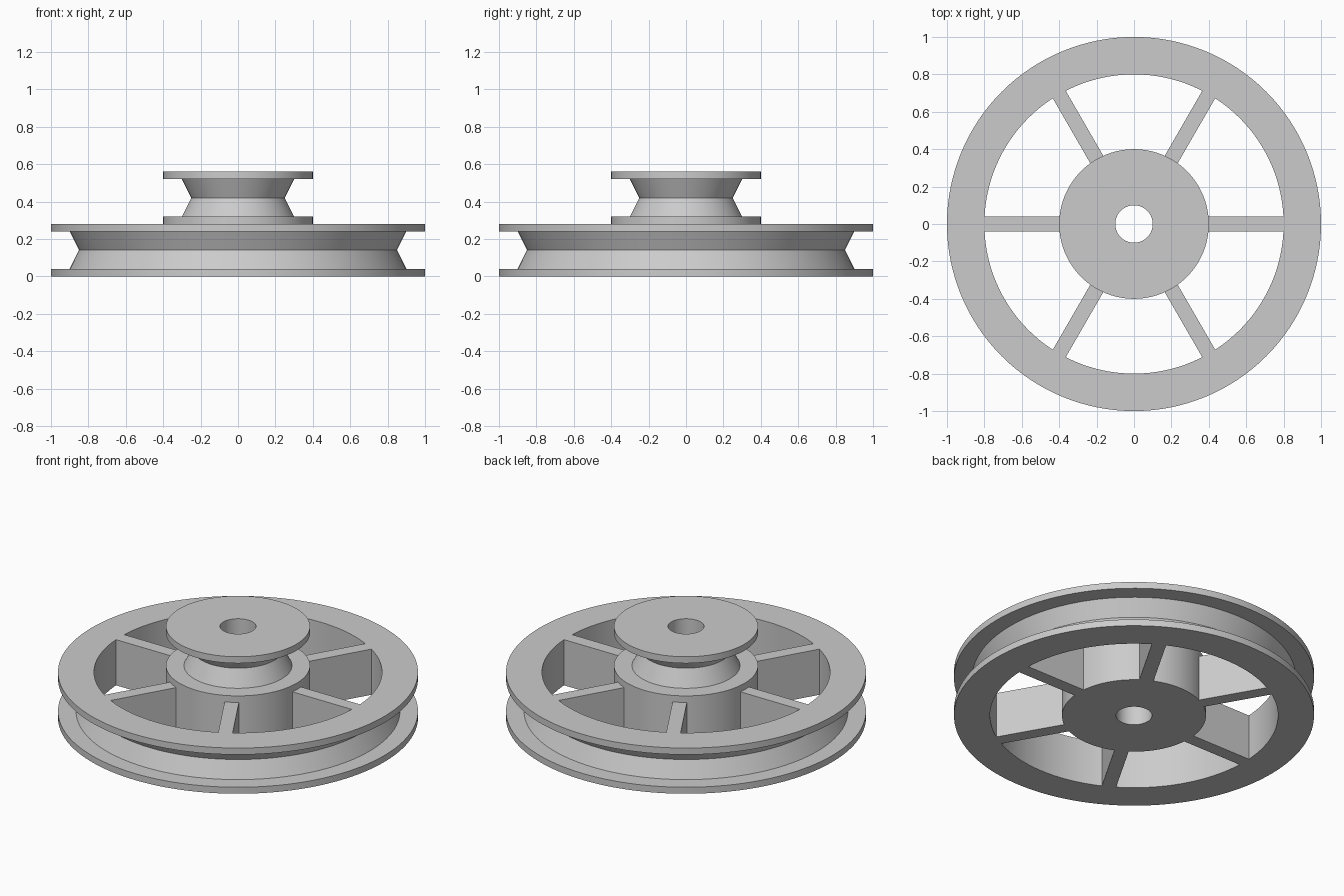
import bpy, bmesh, math
from mathutils import Matrix

cube = bpy.data.objects.get("Cube")
if cube:
    bpy.data.objects.remove(cube, do_unlink=True)

SEGMENTS = 128
FLANGE, WIDTH = 0.04, 0.28      # flange thickness, height of one pulley
RIM_IN, HUB_R, BORE = 0.8, 0.4, 0.1

grey = bpy.data.materials.new("plain grey")
grey.use_nodes = True
colour = (0.6, 0.6, 0.6, 1)
grey.diffuse_color = colour
grey.node_tree.nodes["Principled BSDF"].inputs["Base Color"].default_value = colour


def add_object(name, bm):
    bmesh.ops.recalc_face_normals(bm, faces=bm.faces)
    mesh = bpy.data.meshes.new(name)
    bm.to_mesh(mesh)
    bm.free()
    mesh.materials.append(grey)
    obj = bpy.data.objects.new(name, mesh)
    bpy.context.collection.objects.link(obj)
    return obj


def lathe(name, profile):
    """Revolve a closed (radius, height) profile around z."""
    bm = bmesh.new()
    rings = []
    for i in range(SEGMENTS):
        a = math.tau * i / SEGMENTS
        rings.append([bm.verts.new((r * math.cos(a), r * math.sin(a), z))
                      for r, z in profile])
    n = len(profile)
    for i in range(SEGMENTS):
        a, b = rings[i], rings[(i + 1) % SEGMENTS]
        for j in range(n):
            k = (j + 1) % n
            bm.faces.new((a[j], b[j], b[k], a[k]))
    obj = add_object(name, bm)
    bpy.ops.object.select_all(action='DESELECT')
    bpy.context.view_layer.objects.active = obj
    obj.select_set(True)
    bpy.ops.object.shade_smooth_by_angle(angle=math.radians(20))
    return obj


def groove(radius, base):
    """V groove between two flanges, from bottom to top."""
    top = base + WIDTH
    return [(radius, base + FLANGE), (radius - 0.1, base + FLANGE),
            (radius - 0.15, base + WIDTH / 2),
            (radius - 0.1, top - FLANGE), (radius, top - FLANGE), (radius, top)]


# Large grooved rim
lathe("rim", [(RIM_IN, 0), (1, 0)] + groove(1, 0) + [(RIM_IN, WIDTH)])

# Hub drum with the small grooved pulley on top and a through bore
lathe("hub", [(BORE, 0), (HUB_R, 0)] + groove(HUB_R, WIDTH) + [(BORE, 2 * WIDTH)])

# Six spokes, flush with both rim faces
start, end = HUB_R - 0.004, RIM_IN + 0.001
for i in range(6):
    bm = bmesh.new()
    bmesh.ops.create_cube(bm, size=1)
    bmesh.ops.scale(bm, vec=(end - start, 0.08, WIDTH), verts=bm.verts)
    bmesh.ops.translate(bm, vec=((start + end) / 2, 0, WIDTH / 2), verts=bm.verts)
    bmesh.ops.rotate(bm, matrix=Matrix.Rotation(math.tau * i / 6, 3, 'Z'), verts=bm.verts)
    add_object(f"spoke_{i + 1}", bm)
